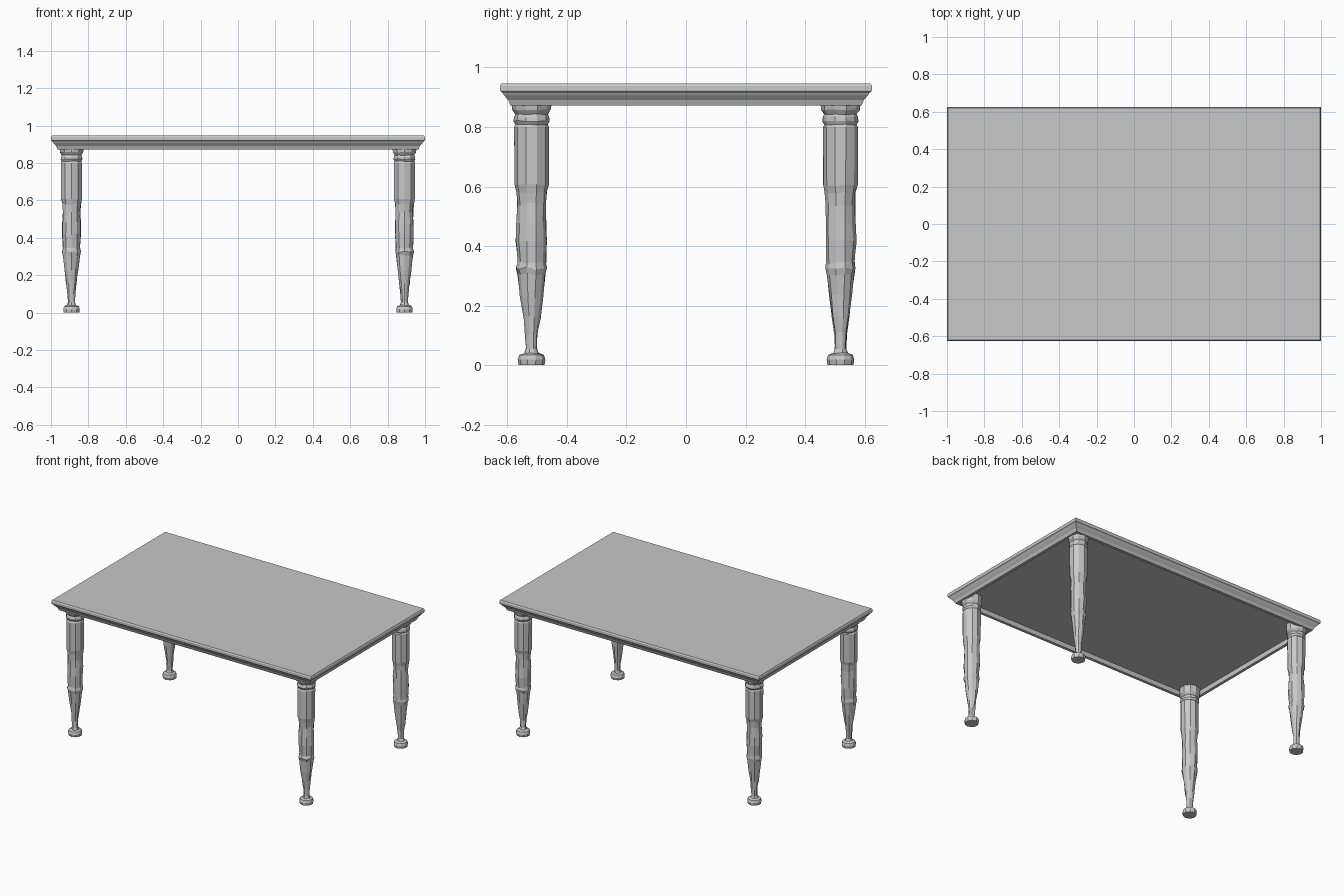
import bpy, bmesh, math, random

if "Cube" in bpy.data.objects:
    bpy.data.objects.remove(bpy.data.objects["Cube"])

grey = bpy.data.materials.new("light grey")
grey.diffuse_color = (0.58, 0.58, 0.58, 1)
grey.use_nodes = True
grey.node_tree.nodes["Principled BSDF"].inputs["Base Color"].default_value = grey.diffuse_color


def skin_rings(name, rings):
    """Join stacked vertex rings into a closed, flat shaded solid."""
    bm = bmesh.new()
    loops = [[bm.verts.new(p) for p in ring] for ring in rings]
    for a, b in zip(loops, loops[1:]):
        n = len(a)
        for i in range(n):
            j = (i + 1) % n
            bm.faces.new((a[i], a[j], b[j], b[i]))
    bm.faces.new(loops[0])
    bm.faces.new(loops[-1])
    bmesh.ops.recalc_face_normals(bm, faces=bm.faces)
    mesh = bpy.data.meshes.new(name)
    bm.to_mesh(mesh)
    bm.free()
    mesh.materials.append(grey)
    obj = bpy.data.objects.new(name, mesh)
    bpy.context.collection.objects.link(obj)
    return obj


# Table top: (inset from outer edge, height), from recessed underside to top
edge = [(0.055, 0.905), (0.055, 0.872), (0.035, 0.872), (0.031, 0.882),
        (0.028, 0.890), (0.013, 0.907), (0.009, 0.914), (0.001, 0.920),
        (0, 0.925), (0, 0.938), (0.005, 0.946)]
skin_rings("table_top", [
    [(sx * (1 - d), sy * (0.625 - d), z)
     for sx, sy in ((-1, -1), (1, -1), (1, 1), (-1, 1))] for d, z in edge])

# Leg outline: (radius, height, roughness of the carving)
outline = [(0.043, 0, 0), (0.046, 0.018, 0), (0.041, 0.034, 0),
           (0.024, 0.040, 0.001), (0.019, 0.055, 0.001), (0.021, 0.105, 0.003),
           (0.028, 0.160, 0.003), (0.037, 0.230, 0.003), (0.046, 0.305, 0.002),
           (0.051, 0.325, 0.002), (0.047, 0.345, 0.002), (0.051, 0.420, 0.003),
           (0.050, 0.480, 0.003), (0.047, 0.540, 0.003), (0.051, 0.580, 0.002),
           (0.057, 0.605, 0.001), (0.058, 0.800, 0), (0.053, 0.808, 0.001),
           (0.060, 0.820, 0.001), (0.058, 0.834, 0.001), (0.053, 0.842, 0.001),
           (0.064, 0.858, 0.001), (0.066, 0.872, 0), (0.066, 0.907, 0)]
SIDES = 10

# Four hand-carved legs, each with slightly different facets
random.seed(4)
for fy, depth in ((-1, "front"), (1, "back")):
    for fx, side in ((-1, "left"), (1, "right")):
        rings = []
        for r, z, rough in outline:
            ring = []
            for i in range(SIDES):
                a = math.tau * (i + 0.5) / SIDES
                rr = r * 1.01 + random.uniform(-rough, rough)
                zz = z + random.uniform(-2.5, 2.5) * rough
                ring.append((fx * (0.89 + rr * math.cos(a)),
                             fy * (0.519 + rr * math.sin(a)), zz))
            rings.append(ring)
        skin_rings(f"{depth}_{side}_leg", rings)
